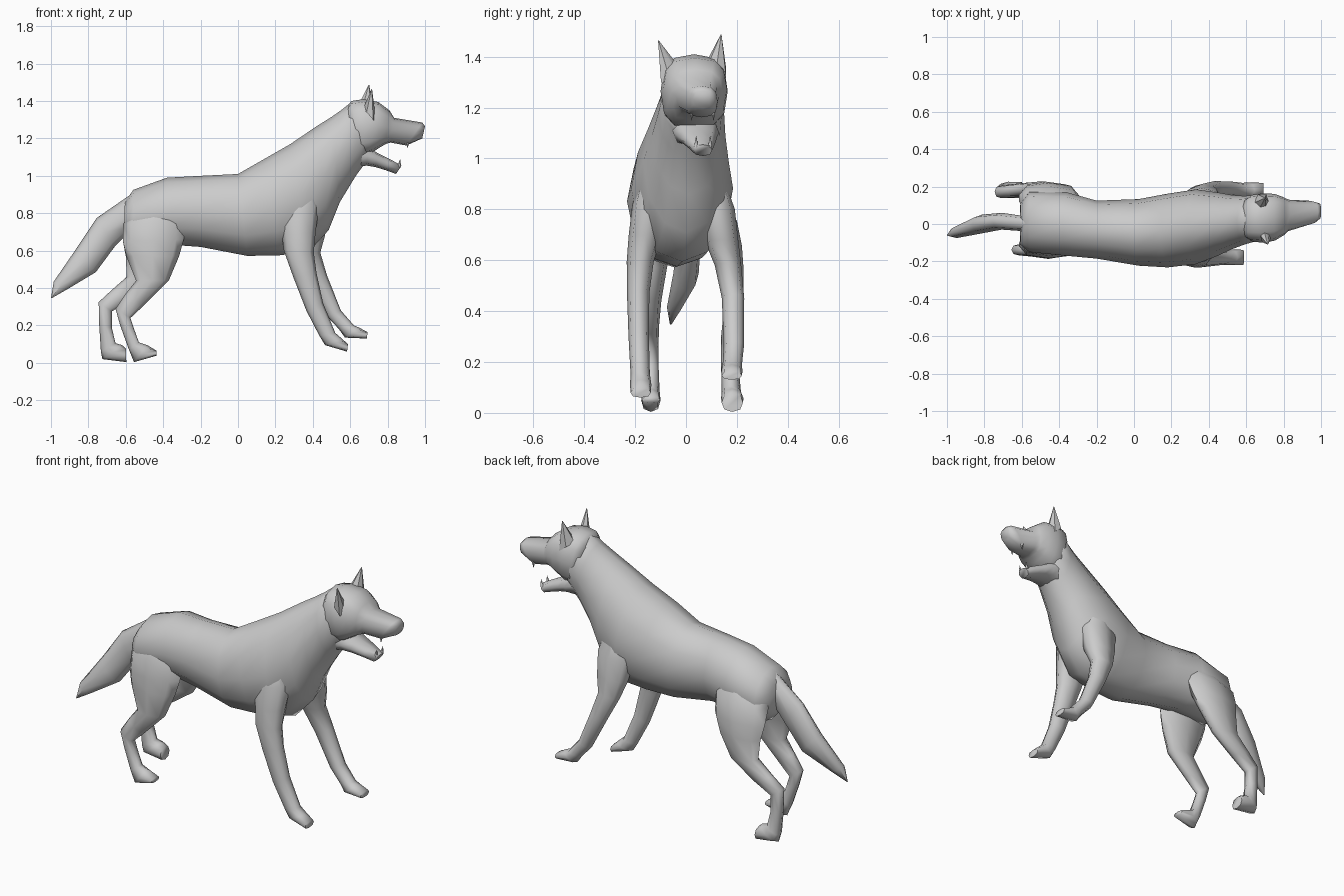
import bpy, bmesh, math
from mathutils import Vector


def spow(v, e):
    return math.copysign(abs(v) ** e, v)


def loft(name, rings, sides=8, square=0.8, sharp=75):
    """Skin of rings. Ring = (x, z) of upper/front edge, (x, z) of lower/back edge, y centre, half width."""
    bm = bmesh.new()
    loops = []
    for xt, zt, xb, zb, y, hw in rings:
        c = Vector(((xt + xb) / 2, y, (zt + zb) / 2))
        h = Vector(((xt - xb) / 2, 0, (zt - zb) / 2))
        loop = []
        for i in range(sides):
            a = 2 * math.pi * i / sides
            p = c + h * spow(math.cos(a), square)
            p.y += hw * spow(math.sin(a), square)
            loop.append(bm.verts.new(p))
        loops.append(loop)
    for a, b in zip(loops, loops[1:]):
        for i in range(sides):
            j = (i + 1) % sides
            bm.faces.new((a[i], a[j], b[j], b[i]))
    bm.faces.new(loops[0])
    bm.faces.new(loops[-1])
    bmesh.ops.recalc_face_normals(bm, faces=bm.faces)
    me = bpy.data.meshes.new(name)
    bm.to_mesh(me)
    bm.free()
    for p in me.polygons:
        p.use_smooth = True
    me.set_sharp_from_angle(angle=math.radians(sharp))
    ob = bpy.data.objects.new(name, me)
    bpy.context.collection.objects.link(ob)
    return ob


# torso and neck, rump to nape
loft("torso", [
    (-.605, .86, -.61, .68, .0, .11), (-.56, .925, -.56, .62, .01, .16),
    (-.38, .99, -.34, .63, .0, .17), (-.2, 1.0, -.2, .62, -.03, .155),
    (0, 1.01, .05, .572, -.045, .178), (.14, 1.09, .22, .575, -.035, .197),
    (.28, 1.17, .38, .595, -.015, .2), (.42, 1.265, .485, .71, .0, .168),
    (.50, 1.315, .545, .86, .01, .145), (.55, 1.35, .63, 1.0, .02, .13),
    (.60, 1.39, .685, 1.075, .03, .125), (.64, 1.38, .70, 1.09, .03, .105)], 12, 1)

# skull and upper muzzle
loft("head", [
    (.58, 1.36, .63, 1.11, .03, .105), (.605, 1.40, .66, 1.11, .031, .125),
    (.67, 1.41, .71, 1.12, .032, .132), (.75, 1.395, .755, 1.15, .036, .125),
    (.81, 1.35, .79, 1.17, .041, .102), (.835, 1.31, .815, 1.178, .046, .084),
    (.985, 1.285, .90, 1.162, .062, .062), (1.0, 1.265, .985, 1.2, .068, .042)],
    12, .75)

# open lower jaw
loft("lower_jaw", [
    (.64, 1.20, .62, 1.04, .031, .09), (.70, 1.15, .685, 1.055, .04, .09),
    (.75, 1.12, .735, 1.047, .048, .074),
    (.82, 1.085, .79, 1.03, .058, .056), (.875, 1.055, .845, 1.01, .066, .037)], 8, .8)

# fangs
for i, (y_up, y_low) in enumerate([(.022, .04), (.108, .095)]):
    loft(f"upper_fang_{i}", [(.92, 1.19, .895, 1.19, y_up, .01),
                             (.907, 1.15, .905, 1.15, y_up, .001)], 6, 1)
    loft(f"lower_fang_{i}", [(.872, 1.045, .85, 1.05, y_low, .009),
                             (.868, 1.088, .866, 1.088, y_low, .001)], 6, 1)

# ears
loft("ear_right", [(.74, 1.28, .67, 1.36, -.055, .05),
                   (.717, 1.463, .713, 1.463, -.108, .002)], 6, 1, 40)
loft("ear_left", [(.73, 1.30, .64, 1.37, .112, .053),
                  (.702, 1.487, .698, 1.487, .138, .002)], 6, 1, 40)

# tail
loft("tail", [
    (-.56, .91, -.58, .70, .0, .04), (-.755, .775, -.66, .62, .015, .045),
    (-.865, .61, -.76, .485, .0, .05), (-.985, .435, -.91, .395, -.045, .03),
    (-1, .347, -.994, .347, -.06, .003)], 8, .9)

# front legs, shoulder to paw
loft("front_leg_right", [
    (.40, 1.06, .24, .98, -.10, .05), (.435, .84, .215, .79, -.135, .077),
    (.415, .70, .235, .68, -.16, .066), (.405, .59, .245, .60, -.18, .053),
    (.42, .48, .295, .46, -.188, .044),
    (.455, .32, .365, .28, -.186, .04), (.52, .16, .435, .145, -.18, .038),
    (.555, .13, .465, .095, -.178, .042), (.588, .10, .583, .06, -.178, .04)], 8, .85)
loft("front_leg_left", [
    (.40, 1.06, .26, .96, .07, .05), (.475, .82, .25, .78, .115, .077),
    (.465, .68, .275, .67, .14, .066), (.44, .59, .31, .57, .165, .052),
    (.475, .47, .38, .43, .185, .044),
    (.55, .28, .475, .25, .188, .04), (.62, .20, .54, .18, .182, .038),
    (.645, .19, .572, .135, .18, .042), (.692, .165, .69, .13, .18, .04)], 8, .85)

# hind legs, thigh to paw
loft("hind_leg_right", [
    (-.37, .95, -.54, .89, -.05, .035), (-.29, .77, -.615, .74, -.10, .07),
    (-.29, .66, -.615, .65, -.118, .065),
    (-.315, .57, -.597, .57, -.13, .055), (-.37, .44, -.545, .44, -.142, .045),
    (-.50, .31, -.60, .37, -.14, .034), (-.575, .24, -.655, .29, -.138, .03),
    (-.555, .18, -.63, .20, -.138, .03), (-.53, .11, -.583, .07, -.138, .034),
    (-.485, .095, -.556, .004, -.138, .038), (-.435, .065, -.437, .038, -.138, .036)], 8, .85)
loft("hind_leg_left", [
    (-.35, .95, -.54, .89, .05, .035), (-.28, .77, -.615, .74, .12, .08),
    (-.295, .66, -.615, .65, .155, .065),
    (-.335, .57, -.60, .57, .172, .054), (-.42, .44, -.595, .46, .185, .042),
    (-.57, .335, -.68, .385, .18, .036), (-.675, .275, -.745, .325, .172, .034),
    (-.675, .19, -.742, .20, .172, .034), (-.655, .105, -.733, .06, .178, .038),
    (-.62, .095, -.725, .02, .182, .044), (-.60, .078, -.597, .004, .182, .042)], 8, .85)
